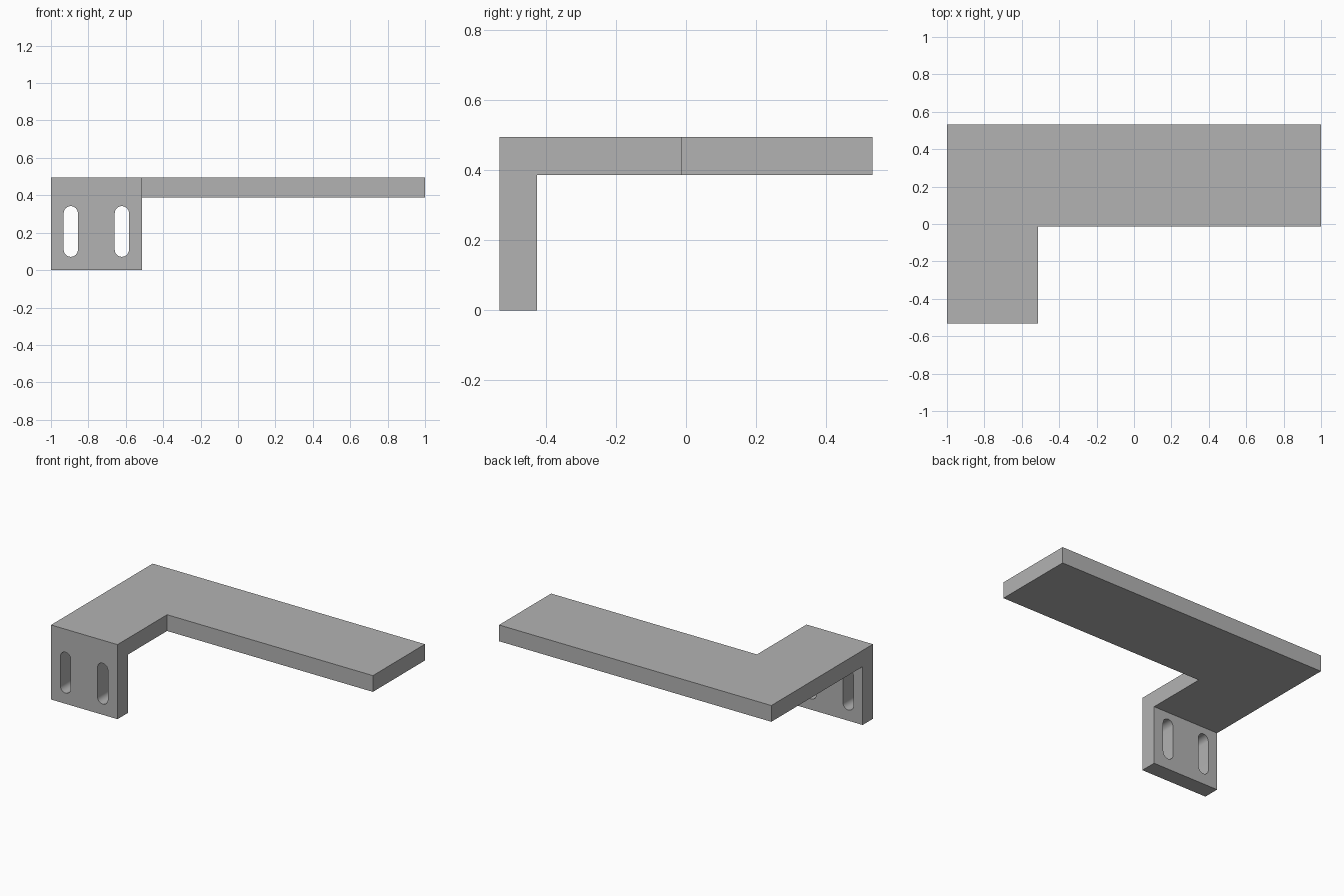
import bpy, bmesh, math
from mathutils import Vector

cube = bpy.data.objects.get("Cube")
if cube:
    bpy.data.objects.remove(cube, do_unlink=True)

HEIGHT, THICK = 0.495, 0.108
HALF_DEPTH = 0.533
ARM_X, BAR_Y = -0.512, -0.013      # inner corner of the L-shaped plate
UNDER = HEIGHT - THICK

grey = bpy.data.materials.new("plain grey")
grey.use_nodes = True
colour = (0.45, 0.45, 0.45, 1)
grey.diffuse_color = colour
grey.node_tree.nodes["Principled BSDF"].inputs["Base Color"].default_value = colour


def prism(name, outline, direction):
    """Extrude a closed 3D outline along a direction."""
    bm = bmesh.new()
    near = [bm.verts.new(p) for p in outline]
    far = [bm.verts.new(Vector(p) + Vector(direction)) for p in outline]
    bm.faces.new(near)
    bm.faces.new(far)
    n = len(near)
    for i in range(n):
        j = (i + 1) % n
        bm.faces.new((near[i], near[j], far[j], far[i]))
    bmesh.ops.recalc_face_normals(bm, faces=bm.faces)
    mesh = bpy.data.meshes.new(name)
    bm.to_mesh(mesh)
    bm.free()
    mesh.materials.append(grey)
    obj = bpy.data.objects.new(name, mesh)
    bpy.context.collection.objects.link(obj)
    return obj


def cut(target, cutter):
    """Subtract the cutter, then remove it."""
    cutter.hide_render = True
    mod = target.modifiers.new("cut", 'BOOLEAN')
    mod.operation = 'DIFFERENCE'
    mod.solver = 'EXACT'
    mod.object = cutter
    bpy.context.view_layer.objects.active = target
    bpy.ops.object.modifier_apply(modifier=mod.name)
    bpy.data.objects.remove(cutter, do_unlink=True)


# Plate with a downturned front flange, as a side profile swept across x
flange_back = -HALF_DEPTH + THICK
side = [(-HALF_DEPTH, 0), (flange_back, 0), (flange_back, UNDER),
        (HALF_DEPTH, UNDER), (HALF_DEPTH, HEIGHT), (-HALF_DEPTH, HEIGHT)]
bracket = prism("bracket", [(-1, y, z) for y, z in side], (2, 0, 0))

# Open corner beside the short arm
corner = [(ARM_X, -1), (2, -1), (2, BAR_Y), (ARM_X, BAR_Y)]
cut(bracket, prism("corner_cutter", [(x, y, -1) for x, y in corner], (0, 0, 3)))

# Two upright slots with round ends through the flange
RADIUS, LOW, HIGH, STEPS = 0.038, 0.109, 0.304, 16
for cx in (-0.894, -0.621):
    outline = []
    for cz, start in ((HIGH, 0), (LOW, math.pi)):
        for i in range(STEPS + 1):
            a = start + math.pi * i / STEPS
            outline.append((cx + RADIUS * math.cos(a), -0.7, cz + RADIUS * math.sin(a)))
    cut(bracket, prism("slot_cutter", outline, (0, 0.4, 0)))

# Smooth slot ends, crisp edges elsewhere
bpy.ops.object.select_all(action='DESELECT')
bracket.select_set(True)
bpy.context.view_layer.objects.active = bracket
bpy.ops.object.shade_smooth_by_angle(angle=math.radians(30))
